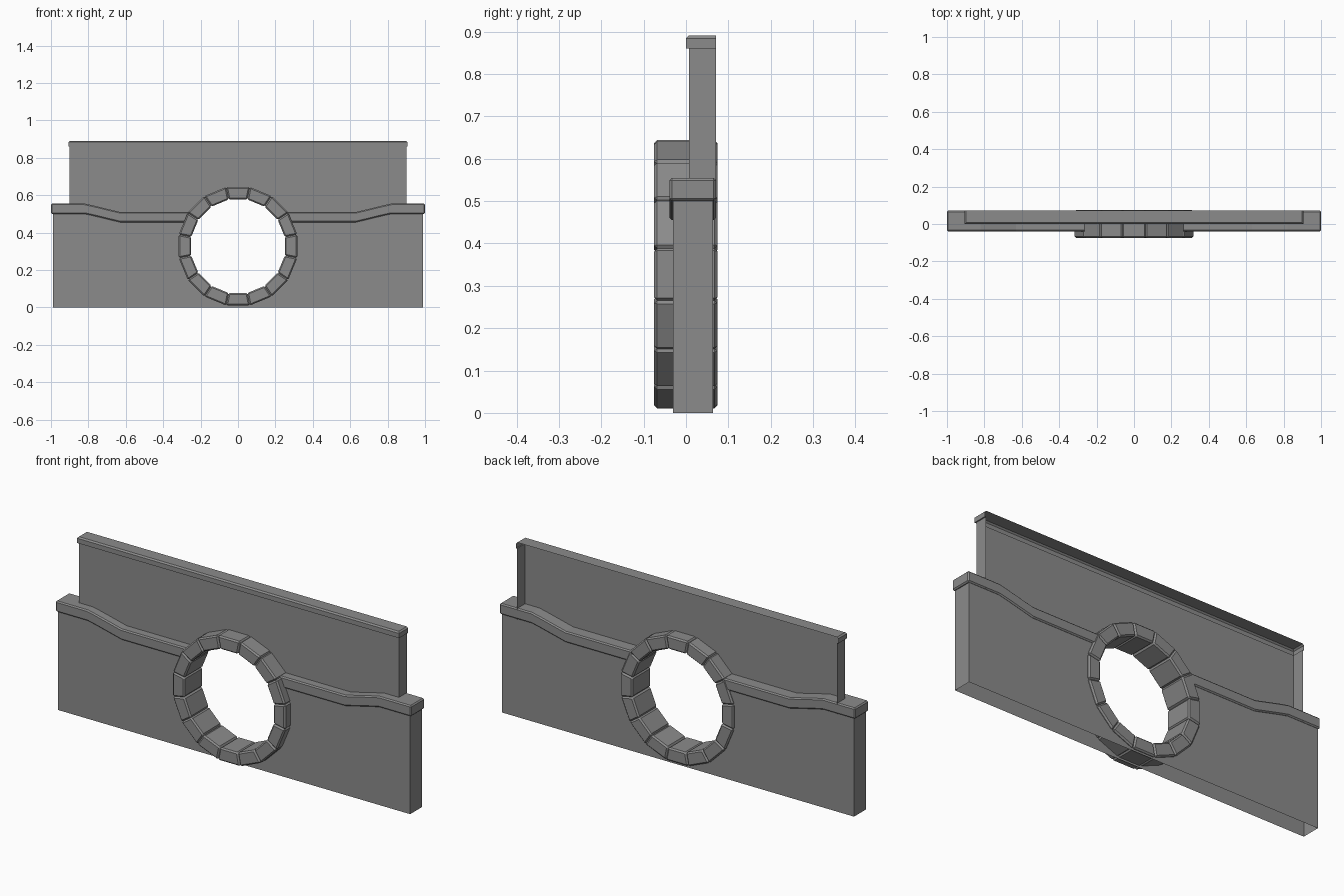
import bpy, bmesh, math

if "Cube" in bpy.data.objects:
    bpy.data.objects.remove(bpy.data.objects["Cube"], do_unlink=True)

GREY = (0.26, 0.26, 0.26, 1)
stone = bpy.data.materials.new("stone_grey")
stone.use_nodes = True
stone.diffuse_color = GREY
stone.node_tree.nodes["Principled BSDF"].inputs["Base Color"].default_value = GREY

SIDES = 16
CENTRE_Z = 0.327
STEP = 2 * math.pi / SIDES


def ring_point(r, i):
    """Corner i of the ring, counted from the bottom towards +x."""
    a = (i - 0.5) * STEP
    return r * math.sin(a), CENTRE_Z - r * math.cos(a)


def build(name, bm, bevel=0, mirror=False):
    bmesh.ops.remove_doubles(bm, verts=bm.verts, dist=0.0001)
    bmesh.ops.recalc_face_normals(bm, faces=bm.faces)
    mesh = bpy.data.meshes.new(name)
    bm.to_mesh(mesh)
    bm.free()
    mesh.materials.append(stone)
    obj = bpy.data.objects.new(name, mesh)
    bpy.context.collection.objects.link(obj)
    if bevel:
        mod = obj.modifiers.new("worn_edges", 'BEVEL')
        mod.width, mod.segments = bevel, 1
        mod.limit_method, mod.angle_limit = 'ANGLE', math.radians(30)
    if mirror:
        obj.modifiers.new("other_half", 'MIRROR').use_axis[0] = True
    return obj


def face(bm, points):
    return bm.faces.new([bm.verts.new(p) for p in points])


def flat(bm, outline, y):
    return face(bm, [(x, y, z) for x, z in outline])


def prism(bm, outline, y0, y1):
    """Closed solid: an x-z outline swept along y."""
    base = flat(bm, outline, y0)
    out = bmesh.ops.extrude_face_region(bm, geom=[base], use_keep_orig=True)
    verts = [g for g in out["geom"] if isinstance(g, bmesh.types.BMVert)]
    bmesh.ops.translate(bm, verts=verts, vec=(0, y1 - y0, 0))


HOLE = 0.287
lower_arc = [ring_point(HOLE, i) for i in range(5, 0, -1)]
upper_arc = [ring_point(HOLE, i) for i in range(6, 9)]
hole_bottom = (0, lower_arc[-1][1])
hole_top = (0, upper_arc[-1][1])

# Lower wall: hollow, open underneath, with an opening for the ring
bm = bmesh.new()
outline = [(0, 0), (0.99, 0), (0.99, 0.52), (0.82, 0.52), (0.63, 0.475),
           (0.26, 0.475)] + lower_arc + [hole_bottom]
front, back = -0.031, 0.064
for y in (front, back):
    flat(bm, outline, y)
face(bm, [(0.99, front, 0), (0.99, back, 0), (0.99, back, 0.52), (0.99, front, 0.52)])
build("lower_wall", bm, mirror=True)

# Wavy coping along the lower wall
bm = bmesh.new()
wave = [(0.25, 0), (0.63, 0), (0.77, 0.034), (0.82, 0.045), (0.995, 0.045)]
wave[-1] = (1.0, 0.045)
top = [(x, 0.51 + h) for x, h in wave]
bottom = [(x, 0.455 + h) for x, h in reversed(wave)]
prism(bm, top + bottom, -0.039, 0.071)
build("lower_coping", bm, bevel=0.006, mirror=True)

# Upper wall: front and end faces only, open at the back
bm = bmesh.new()
outline = [(0.9, 0.86), (0.9, 0.5), (0.62, 0.48), (0.26, 0.48)]
outline += upper_arc + [hole_top, (0, 0.86)]
flat(bm, outline, 0.007)
face(bm, [(0.9, 0.007, 0.5), (0.9, 0.071, 0.5), (0.9, 0.071, 0.86), (0.9, 0.007, 0.86)])
build("upper_wall", bm, mirror=True)

# Upper coping: small lip, upright band, chamfer and flat top
bm = bmesh.new()
levels = [(0.86, 0.9, 0.007), (0.86, 0.906, 0.0), (0.884, 0.906, 0.0), (0.891, 0.899, 0.007)]
rows = [[(0, y, z), (x, y, z), (x, 0.071, z)] for z, x, y in levels]
for low, high in zip(rows, rows[1:]):
    for i in range(2):
        face(bm, [low[i], low[i + 1], high[i + 1], high[i]])
face(bm, rows[-1] + [(0, 0.071, levels[-1][0])])
build("upper_coping", bm, mirror=True)

# Ring of wedge stones with chamfered edges
bm = bmesh.new()
for i in range(SIDES):
    wedge = [ring_point(0.323, i), ring_point(0.323, i + 1),
             ring_point(0.255, i + 1), ring_point(0.255, i)]
    # Each wedge is bevelled on its own, so neighbours must not merge
    part = bmesh.new()
    prism(part, wedge, -0.075, 0.074)
    bmesh.ops.recalc_face_normals(part, faces=part.faces)
    bmesh.ops.bevel(part, geom=part.edges[:], offset=0.007, segments=1,
                    affect='EDGES', profile=0.5)
    temp = bpy.data.meshes.new("wedge")
    part.to_mesh(temp)
    part.free()
    bm.from_mesh(temp)
    bpy.data.meshes.remove(temp)
build("stone_ring", bm)
